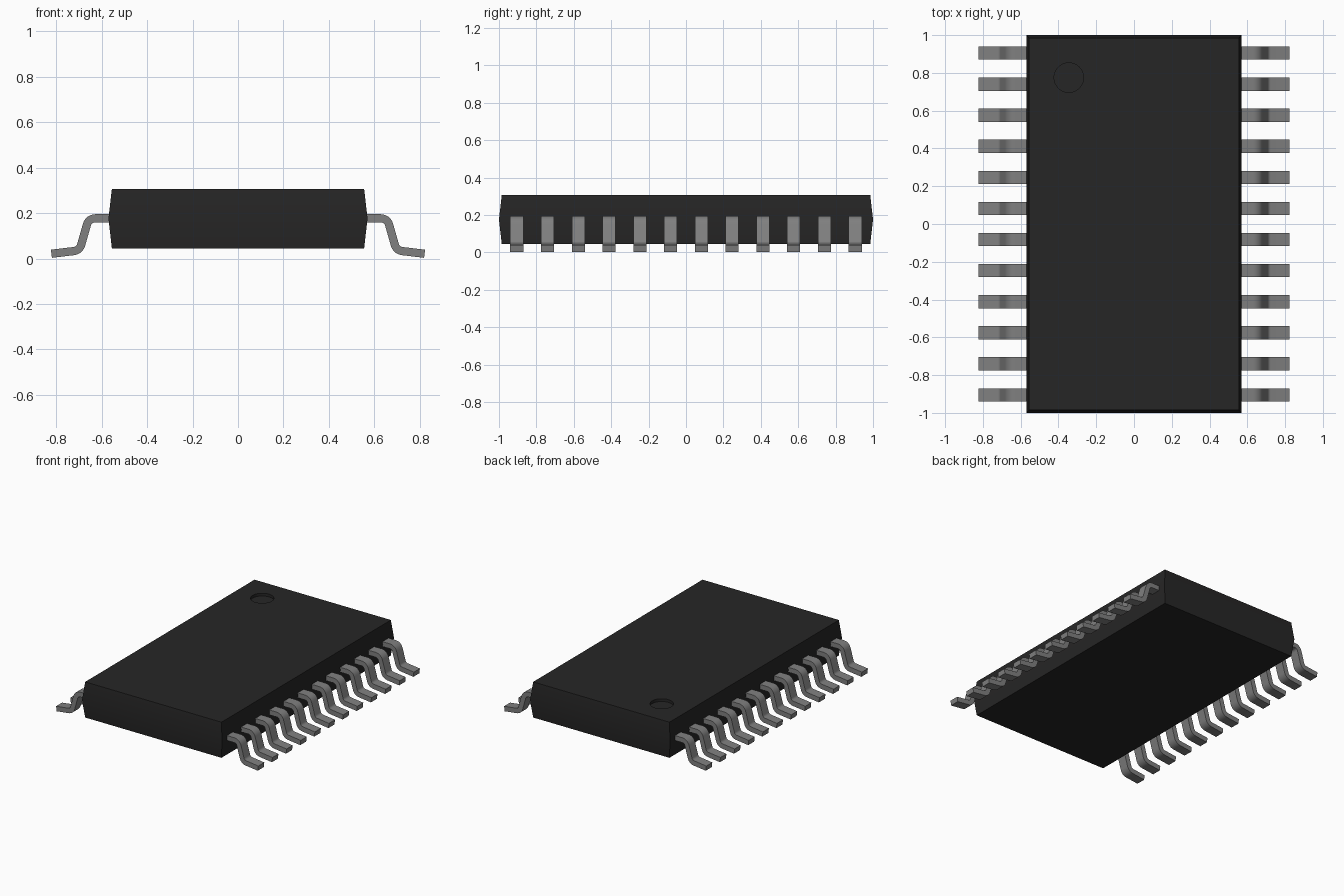
import bpy
import bmesh
import math
from mathutils import Vector

if "Cube" in bpy.data.objects:
    bpy.data.objects.remove(bpy.data.objects["Cube"], do_unlink=True)


def material(name, rgb, roughness):
    mat = bpy.data.materials.new(name)
    mat.use_nodes = True
    mat.diffuse_color = (*rgb, 1)
    bsdf = mat.node_tree.nodes["Principled BSDF"]
    bsdf.inputs["Base Color"].default_value = (*rgb, 1)
    bsdf.inputs["Roughness"].default_value = roughness
    return mat


BLACK = material("black plastic", (0.0194, 0.0190, 0.0190), 0.6)
GREY = material("grey metal", (0.214, 0.214, 0.214), 0.5)


def make_mesh(name, bm, mat):
    bmesh.ops.recalc_face_normals(bm, faces=bm.faces)
    mesh = bpy.data.meshes.new(name)
    bm.to_mesh(mesh)
    bm.free()
    mesh.materials.append(mat)
    return mesh


def add_object(name, mesh):
    obj = bpy.data.objects.new(name, mesh)
    bpy.context.collection.objects.link(obj)
    return obj


def smooth(obj):
    bpy.ops.object.select_all(action="DESELECT")
    obj.select_set(True)
    bpy.context.view_layer.objects.active = obj
    bpy.ops.object.shade_smooth_by_angle(angle=math.radians(30))


# Moulded package: three rectangular rings, widest at the parting line
bm = bmesh.new()
rings = []
for hx, hy, z in [(0.555, 0.985, 0.045), (0.57, 1.0, 0.176), (0.555, 0.985, 0.307)]:
    rings.append([bm.verts.new((sx * hx, sy * hy, z))
                  for sx, sy in [(-1, -1), (1, -1), (1, 1), (-1, 1)]])
for low, high in zip(rings, rings[1:]):
    for i in range(4):
        j = (i + 1) % 4
        bm.faces.new((low[i], low[j], high[j], high[i]))
bm.faces.new(rings[0])
bm.faces.new(rings[-1])
package = add_object("package_body", make_mesh("package_body", bm, BLACK))

# Shallow round pin-one dimple cut into the top
bpy.ops.mesh.primitive_cylinder_add(vertices=48, radius=0.078, depth=0.04,
                                    location=(-0.345, 0.775, 0.307))
cutter = bpy.context.object
cutter.name = "dimple_cutter"
cutter.hide_render = True
cutter.data.materials.append(BLACK)
cut = package.modifiers.new("pin_one_dimple", "BOOLEAN")
cut.operation = "DIFFERENCE"
cut.solver = "EXACT"
cut.object = cutter
bpy.context.view_layer.objects.active = package
bpy.ops.object.modifier_apply(modifier=cut.name)
bpy.data.objects.remove(cutter, do_unlink=True)
smooth(package)


def rounded_path(points, radius, steps):
    """Return (point, normal) pairs along a path with filleted corners."""
    pts = [Vector(p) for p in points]
    dirs = [(b - a).normalized() for a, b in zip(pts, pts[1:])]
    left = lambda d: Vector((-d.y, d.x))
    out = [(pts[0], left(dirs[0]))]
    for corner, d0, d1 in zip(pts[1:-1], dirs, dirs[1:]):
        turn = math.atan2(d0.x * d1.y - d0.y * d1.x, d0.dot(d1))
        side = math.copysign(1, turn)
        start = corner - d0 * radius * math.tan(abs(turn) / 2)
        centre = start + left(d0) * side * radius
        a0 = math.atan2(d0.y, d0.x)
        for k in range(steps + 1):
            a = a0 + turn * k / steps
            n = Vector((-math.sin(a), math.cos(a)))
            out.append((centre - n * side * radius, n))
    out.append((pts[-1], left(dirs[-1])))
    return out


# Gull-wing lead: a flat strip swept along a bent path in the xz plane
HALF_T, HALF_W = 0.018, 0.035
path = rounded_path([(0.53, 0.177), (0.657, 0.177), (0.697, 0.036), (0.821, 0.021)],
                    0.038, 6)
bm = bmesh.new()
sections = []
for p, n in path:
    sections.append([bm.verts.new((p.x + n.x * t, y, p.y + n.y * t))
                     for t, y in [(HALF_T, -HALF_W), (HALF_T, HALF_W),
                                  (-HALF_T, HALF_W), (-HALF_T, -HALF_W)]])
for a, b in zip(sections, sections[1:]):
    for i in range(4):
        j = (i + 1) % 4
        bm.faces.new((a[i], a[j], b[j], b[i]))
bm.faces.new(sections[0])
bm.faces.new(sections[-1])
lead_mesh = make_mesh("lead", bm, GREY)

# Twelve leads on each long side, sharing one mesh
COUNT, PITCH = 12, 0.1645
for side, angle in [("left", 0), ("right", math.pi)]:
    for i in range(COUNT):
        lead = add_object(f"lead_{side}_{i + 1}", lead_mesh)
        lead.location.y = (i - (COUNT - 1) / 2) * PITCH
        lead.rotation_euler.z = angle
        if side == "left" and i == 0:
            smooth(lead)
